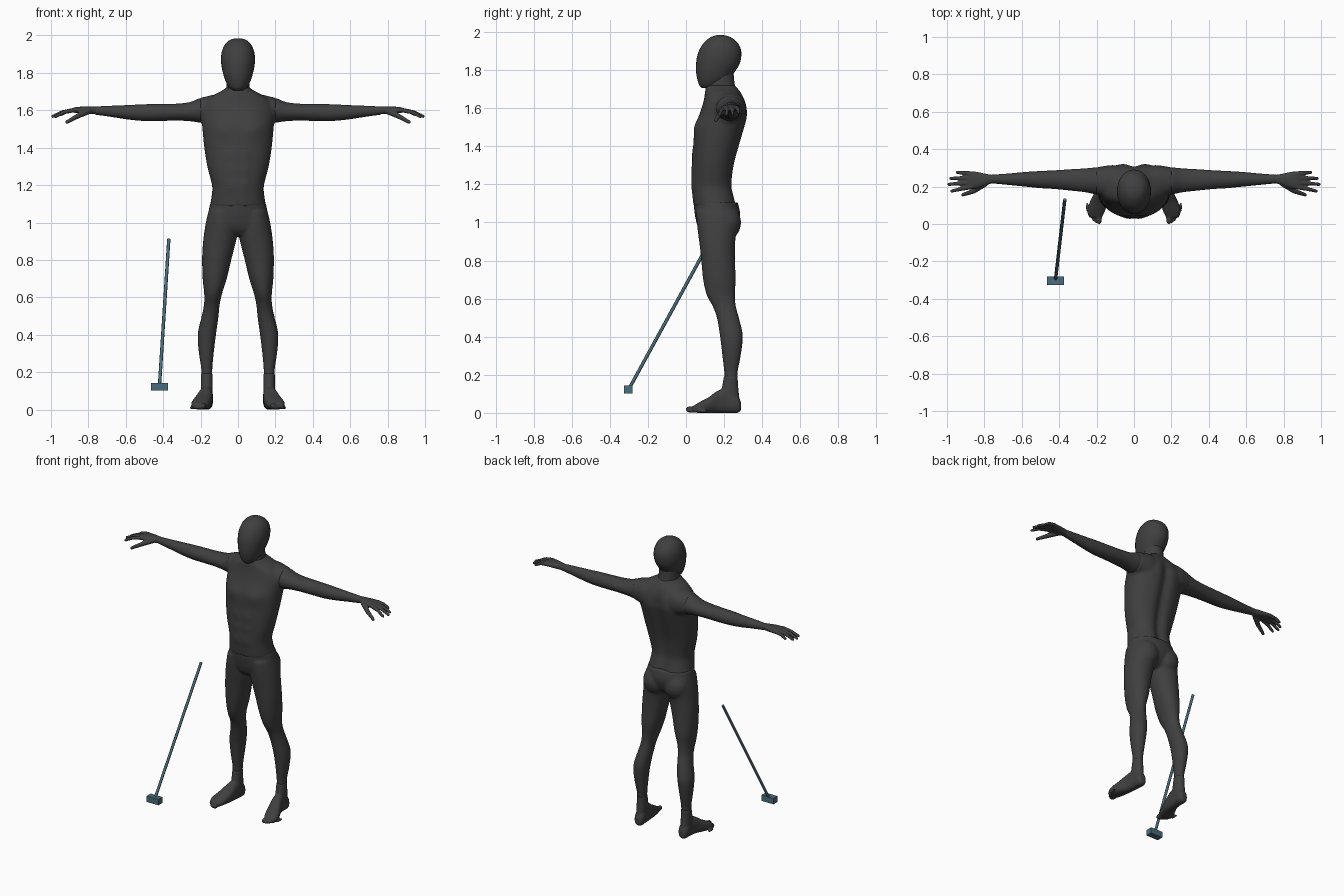
import bpy, bmesh, math
from mathutils import Vector, Matrix

cube = bpy.data.objects.get("Cube")
if cube:
    bpy.data.objects.remove(cube, do_unlink=True)


def material(name, rgb):
    mat = bpy.data.materials.new(name)
    mat.use_nodes = True
    mat.diffuse_color = (*rgb, 1)
    bsdf = next(n for n in mat.node_tree.nodes if n.type == 'BSDF_PRINCIPLED')
    bsdf.inputs["Base Color"].default_value = (*rgb, 1)
    bsdf.inputs["Roughness"].default_value = 0.7
    return mat


charcoal = material("charcoal", (0.05, 0.05, 0.05))
slate_blue = material("slate blue", (0.07, 0.15, 0.2))


def spline(rows, steps=5):
    """Smoothly interpolate between cross-section rows."""
    out = []
    for i in range(len(rows) - 1):
        p0, p1 = rows[max(i - 1, 0)], rows[i]
        p2, p3 = rows[i + 1], rows[min(i + 2, len(rows) - 1)]
        for s in range(steps):
            t = s / steps
            out.append([0.5 * (2 * b + (c - a) * t + (2 * a - 5 * b + 4 * c - d) * t * t
                               + (3 * b - a - 3 * c + d) * t ** 3)
                        for a, b, c, d in zip(p0, p1, p2, p3)])
    return out + [list(rows[-1])]


def loft(bm, axis, rows, power=2.2, sides=32):
    """Skin rounded sections; a row is position, then the two ranges across it."""
    rings = []
    for t, a0, a1, b0, b1 in spline(rows):
        ring = []
        for k in range(sides):
            ang = math.tau * k / sides
            c, s = math.cos(ang), math.sin(ang)
            a = (a0 + a1) / 2 + (a1 - a0) / 2 * math.copysign(abs(c) ** (2 / power), c)
            b = (b0 + b1) / 2 + (b1 - b0) / 2 * math.copysign(abs(s) ** (2 / power), s)
            co = {'X': (t, a, b), 'Y': (a, t, b), 'Z': (a, b, t)}[axis]
            ring.append(bm.verts.new(co))
        rings.append(ring)
    faces = [bm.faces.new(rings[0]), bm.faces.new(rings[-1])]
    for lo, hi in zip(rings, rings[1:]):
        for k in range(sides):
            n = (k + 1) % sides
            faces.append(bm.faces.new((lo[k], lo[n], hi[n], hi[k])))
    bmesh.ops.recalc_face_normals(bm, faces=faces)


def ball(bm, centre, radii):
    mat = Matrix.Translation(centre) @ Matrix.Diagonal((*radii, 1))
    bmesh.ops.create_uvsphere(bm, u_segments=16, v_segments=10, radius=1, matrix=mat)


def rod(bm, start, end, r0, r1, sides=12):
    a, b = Vector(start), Vector(end)
    turn = (b - a).to_track_quat('Z', 'Y').to_matrix().to_4x4()
    bmesh.ops.create_cone(bm, cap_ends=True, segments=sides, radius1=r0, radius2=r1,
                          depth=(b - a).length, matrix=Matrix.Translation((a + b) / 2) @ turn)


def digit(bm, points, r0, r1):
    """A finger or thumb along a few joints."""
    n = len(points) - 1
    radii = [r0 + (r1 - r0) * i / n for i in range(n + 1)]
    for i, p in enumerate(points):
        ball(bm, p, [radii[i]] * 3)
        if i < n:
            rod(bm, p, points[i + 1], radii[i], radii[i + 1])


def finish(bm, name, mat, mirror=False, voxel=0, smooth=4, rounded=True):
    mesh = bpy.data.meshes.new(name)
    bm.to_mesh(mesh)
    bm.free()
    mesh.materials.append(mat)
    obj = bpy.data.objects.new(name, mesh)
    bpy.context.collection.objects.link(obj)
    if rounded:
        bpy.ops.object.select_all(action='DESELECT')
        obj.select_set(True)
        bpy.context.view_layer.objects.active = obj
        bpy.ops.object.shade_smooth_by_angle(angle=math.radians(50))
    if mirror:
        obj.modifiers.new("mirror", 'MIRROR').use_mirror_merge = False
    if voxel:
        remesh = obj.modifiers.new("fuse", 'REMESH')
        remesh.mode, remesh.voxel_size, remesh.use_smooth_shade = 'VOXEL', voxel, True
        soft = obj.modifiers.new("soften", 'SMOOTH')
        soft.factor, soft.iterations = 0.5, smooth
    return obj


def sym(rows):
    """Expand position, half width, front, back to a symmetric row."""
    return [(t, -w, w, f, b) for t, w, f, b in rows]


# Head: narrow jaw, rounded crown
bm = bmesh.new()
loft(bm, 'Z', sym([(1.705, .025, .085, .14), (1.72, .045, .07, .18), (1.75, .064, .06, .225),
                   (1.79, .078, .053, .255), (1.83, .087, .053, .28), (1.87, .091, .058, .29),
                   (1.91, .087, .072, .288), (1.945, .074, .095, .27), (1.97, .052, .125, .24),
                   (1.981, .03, .15, .212), (1.985, .004, .175, .185)]), power=2.05)
finish(bm, "head", charcoal)

# Neck
bm = bmesh.new()
loft(bm, 'Z', sym([(1.68, .068, .1, .275), (1.72, .063, .105, .257), (1.78, .06, .115, .25)]), 2)
finish(bm, "neck", charcoal)

# Torso with muscle relief and shoulder stubs
bm = bmesh.new()
loft(bm, 'Z', sym([(1.085, .15, .04, .272), (1.15, .14, .033, .255), (1.2, .139, .03, .247),
                   (1.3, .164, .033, .257), (1.4, .18, .038, .283), (1.5, .19, .048, .312),
                   (1.56, .195, .068, .326), (1.61, .192, .085, .322), (1.65, .172, .095, .308),
                   (1.685, .125, .1, .286), (1.705, .085, .103, .27), (1.72, .064, .105, .258)]),
     sides=64)
reliefs = [(.085, 1.5, .06, .05, .012), (.035, 1.36, .025, .03, .006),
           (.035, 1.28, .025, .03, .006), (.035, 1.2, .025, .03, .005)]
for v in bm.verts:
    x, y, z = v.co
    if y > .18:
        v.co.y -= .022 * math.exp(-(x / .035) ** 2) * min(1, max(0, (1.68 - z) / .1))
    elif y < .12:
        for px, pz, rx, rz, depth in reliefs:
            v.co.y -= depth * math.exp(-((abs(x) - px) / rx) ** 2 - ((z - pz) / rz) ** 2)
loft(bm, 'X', [(.06, .15, .31, 1.5, 1.69), (.12, .145, .315, 1.51, 1.685),
               (.17, .15, .308, 1.525, 1.674), (.203, .157, .303, 1.533, 1.666)])
finish(bm, "torso", charcoal, mirror=True, voxel=.009)

# Arms
bm = bmesh.new()
loft(bm, 'X', [(.18, .158, .303, 1.532, 1.668), (.21, .16, .302, 1.535, 1.662),
               (.26, .17, .297, 1.542, 1.643), (.33, .178, .293, 1.545, 1.635),
               (.42, .187, .287, 1.543, 1.633), (.5, .192, .283, 1.543, 1.632),
               (.58, .2, .278, 1.55, 1.628), (.68, .21, .269, 1.565, 1.624),
               (.765, .218, .263, 1.577, 1.62)], 2)
finish(bm, "arms", charcoal, mirror=True)

# Hands: palm, four fanned fingers and a lowered thumb
bm = bmesh.new()
loft(bm, 'X', [(.75, .22, .262, 1.58, 1.619), (.79, .208, .268, 1.58, 1.621),
               (.83, .194, .277, 1.582, 1.62), (.87, .186, .283, 1.586, 1.616),
               (.89, .192, .278, 1.59, 1.61)], 2.4)
for knuckle, tip_x, tip_y, tip_z in [(.198, .975, .176, 1.567), (.222, .99, .212, 1.568),
                                     (.246, .98, .244, 1.57), (.27, .945, .276, 1.578)]:
    middle = (.5 * (.88 + tip_x), (knuckle + tip_y) / 2, (1.602 + tip_z) / 2 + .006)
    digit(bm, [(.87, knuckle, 1.602), middle, (tip_x, tip_y, tip_z)], .013, .009)
digit(bm, [(.8, .215, 1.596), (.855, .177, 1.57), (.915, .156, 1.537)], .018, .01)
finish(bm, "hands", charcoal, mirror=True, voxel=.005, smooth=3)

# Pelvis and legs fused into one form
bm = bmesh.new()
loft(bm, 'Z', sym([(1.105, .149, .04, .272), (1.05, .159, .045, .284), (1.0, .165, .055, .275),
                   (.96, .13, .07, .255), (.93, .07, .1, .22)]))
ball(bm, (.078, .205, 1.0), (.085, .085, .095))
loft(bm, 'Z', [(1.06, .01, .158, .055, .27), (1.0, .005, .172, .057, .275),
               (.93, .005, .183, .065, .262), (.87, .018, .189, .073, .257),
               (.8, .036, .192, .08, .257), (.7, .06, .189, .09, .261),
               (.62, .085, .181, .108, .257), (.56, .098, .182, .14, .262),
               (.5, .104, .194, .162, .278), (.42, .115, .213, .176, .297),
               (.36, .123, .215, .184, .296), (.28, .132, .206, .193, .284),
               (.22, .137, .197, .2, .272), (.18, .138, .196, .2, .27)], 2.1)
finish(bm, "pelvis_and_legs", charcoal, mirror=True, voxel=.008)

# Feet: ankle, sole and toes turned outward
bm = bmesh.new()
loft(bm, 'Z', [(.195, .137, .197, .199, .271), (.13, .135, .199, .188, .275),
               (.05, .135, .199, .17, .284)], 2.1)
loft(bm, 'Y', [(.288, .15, .185, .012, .06), (.27, .135, .198, 0, .09), (.22, .134, .202, 0, .125),
               (.17, .136, .212, 0, .118), (.12, .142, .235, 0, .083),
               (.07, .155, .25, 0, .056), (.035, .172, .24, .002, .035)], 2.5)
for i in range(5):
    size = .013 - .001 * i + (.005 if i == 0 else 0)
    ball(bm, (.186 + .016 * i, .026 + .004 * i * i, size), (size * .8, .028, size))
finish(bm, "feet", charcoal, mirror=True, voxel=.006, smooth=3)

# Leaning mallet: slim handle and block head
bm = bmesh.new()
rod(bm, (-.42, -.3, .125), (-.37, .13, .91), .009, .009, sides=8)
finish(bm, "mallet_handle", slate_blue)
bm = bmesh.new()
block = Matrix.Translation((-.42, -.303, .123)) @ Matrix.Diagonal((.09, .044, .04, 1))
bmesh.ops.create_cube(bm, size=1, matrix=block)
finish(bm, "mallet_head", slate_blue, rounded=False)
